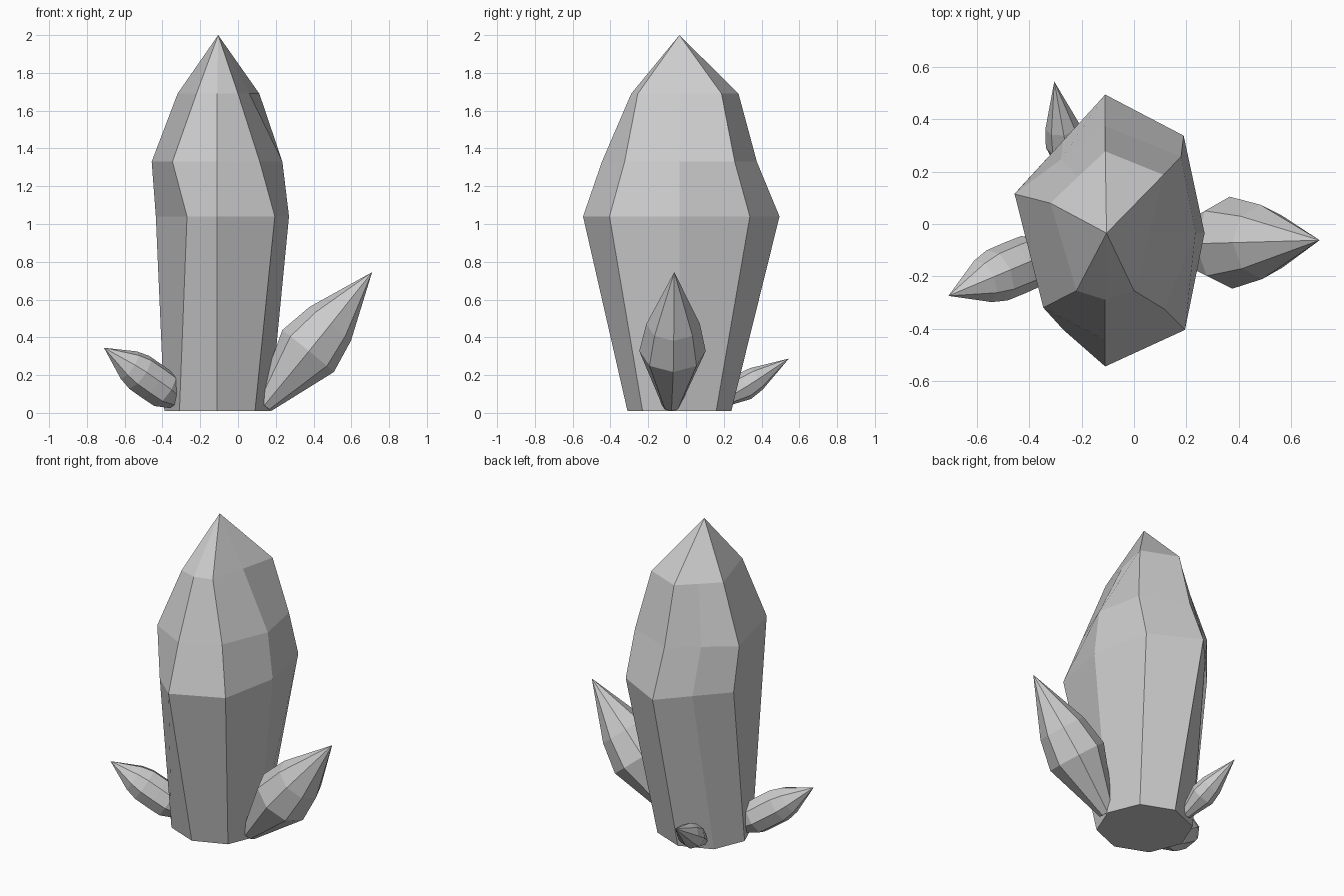
import bpy, bmesh, math
from mathutils import Vector

if "Cube" in bpy.data.objects:
    bpy.data.objects.remove(bpy.data.objects["Cube"])


def build(name, rings, tip):
    """Skin a stack of equal-sized rings, cap the base and close at a tip."""
    bm = bmesh.new()
    loops = [[bm.verts.new(p) for p in ring] for ring in rings]
    apex = bm.verts.new(tip)
    n = len(loops[0])
    for i in range(n):
        j = (i + 1) % n
        for a, b in zip(loops, loops[1:]):
            bm.faces.new((a[i], a[j], b[j], b[i]))
        bm.faces.new((loops[-1][i], loops[-1][j], apex))
    bm.faces.new(loops[0])
    bmesh.ops.recalc_face_normals(bm, faces=bm.faces[:])
    mesh = bpy.data.meshes.new(name)
    bm.to_mesh(mesh)
    bm.free()
    obj = bpy.data.objects.new(name, mesh)
    bpy.context.collection.objects.link(obj)
    return obj


def shard(name, base, tip, profile, sides=8, spin=0.0):
    """Small crystal: (distance, radius) profile turned around a leaning axis."""
    base, tip = Vector(base), Vector(tip)
    axis = (tip - base).normalized()
    side = axis.cross(Vector((0, 0, 1))).normalized()
    up = side.cross(axis)
    rings = []
    for t, r in profile:
        angles = [spin + math.tau * k / sides for k in range(sides)]
        rings.append([base + axis * t + (side * math.cos(a) + up * math.sin(a)) * r
                      for a in angles])
    return build(name, rings, tip)


# Main crystal: octagonal cross-sections, from front going counter-clockwise
# (front, front right, right, back right, back, back left, left, front left)
sections = [
    (0.01, [(-.11, -.31), (.09, -.23), (.17, -.035), (.09, .16),
            (-.11, .24), (-.31, .16), (-.39, -.035), (-.31, -.23)]),
    (1.04, [(-.11, -.545), (.195, -.405), (.27, -.035), (.19, .338),
            (-.11, .495), (-.27, .32), (-.435, .14), (-.27, -.405)]),
    (1.33, [(-.11, -.445), (.115, -.325), (.235, -.035), (.18, .258),
            (-.11, .375), (-.28, .247), (-.457, .115), (-.347, -.32)]),
    (1.69, [(-.11, -.29), (0, -.255), (.06, -.035), (.113, .188),
            (-.11, .278), (-.215, .18), (-.32, .08), (-.22, -.255)]),
]
build("main_crystal", [[(x, y, z) for x, y in pts] for z, pts in sections],
      (-.105, -.035, 2.0))

# Small crystals growing out of the foot
shard("right_crystal", (.138, -.078, .04), (.71, -.062, .745),
      [(0, .048), (.37, .176), (.555, .142)])
shard("left_crystal", (-.33, -.115, .08), (-.71, -.275, .345),
      [(0, .065), (.08, .103), (.16, .105), (.25, .104), (.32, .086)])
shard("back_crystal", (-.24, .18, .06), (-.305, .545, .288),
      [(0, .035), (.15, .076), (.23, .066)])
